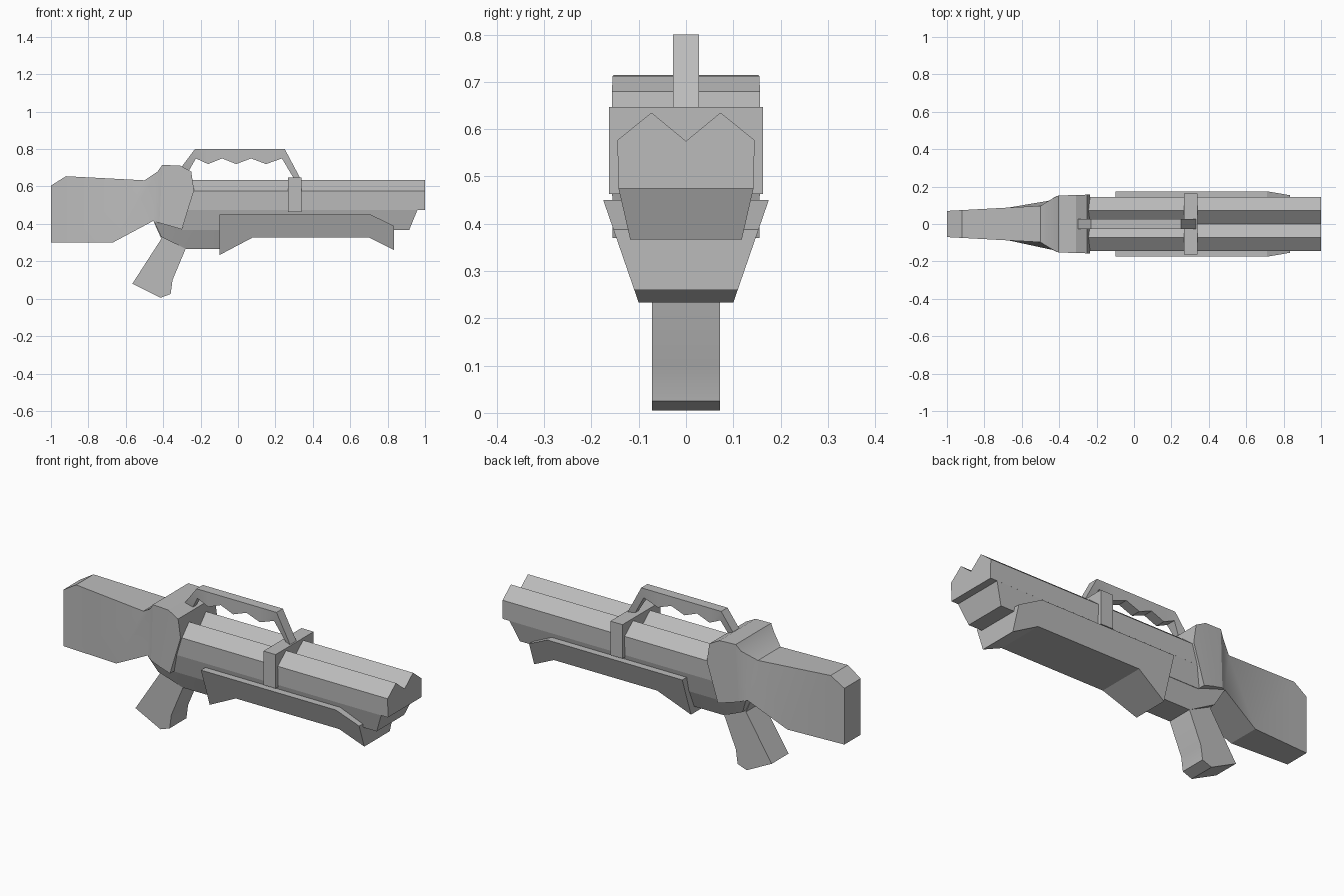
import bpy
import bmesh
import math

cube = bpy.data.objects.get("Cube")
if cube:
    bpy.data.objects.remove(cube, do_unlink=True)

grey = bpy.data.materials.new("plain grey")
grey.use_nodes = True
colour = (0.5, 0.5, 0.5, 1)
grey.diffuse_color = colour
grey.node_tree.nodes["Principled BSDF"].inputs["Base Color"].default_value = colour


def finish(name, bm):
    bmesh.ops.recalc_face_normals(bm, faces=bm.faces)
    mesh = bpy.data.meshes.new(name)
    bm.to_mesh(mesh)
    bm.free()
    mesh.materials.append(grey)
    obj = bpy.data.objects.new(name, mesh)
    bpy.context.collection.objects.link(obj)
    bpy.ops.object.select_all(action='DESELECT')
    obj.select_set(True)
    bpy.context.view_layer.objects.active = obj
    bpy.ops.object.shade_smooth_by_angle(angle=math.radians(25))
    return obj


def loft(name, rings):
    """Join matching rings of points and close both ends."""
    bm = bmesh.new()
    rows = [[bm.verts.new(p) for p in ring] for ring in rings]
    n = len(rows[0])
    for a, b in zip(rows, rows[1:]):
        for i in range(n):
            j = (i + 1) % n
            bm.faces.new((a[i], a[j], b[j], b[i]))
    bm.faces.new(rows[0])
    bm.faces.new(rows[-1])
    return finish(name, bm)


def strip(name, top, bottom, width):
    """Symmetric solid between an upper and a lower side outline."""
    rings = []
    for (xa, za), (xb, zb) in zip(top, bottom):
        wa, wb = width(xa, za), width(xb, zb)
        rings.append([(xa, -wa, za), (xa, wa, za), (xb, wb, zb), (xb, -wb, zb)])
    return loft(name, rings)


def ramp(keys, axis):
    """Half width interpolated along x (axis 0) or z (axis 1)."""
    def width(*point):
        t = point[axis]
        if t <= keys[0][0]:
            return keys[0][1]
        for (a, wa), (b, wb) in zip(keys, keys[1:]):
            if t <= b:
                return wa + (wb - wa) * (t - a) / (b - a)
        return keys[-1][1]
    return width


# Stock flaring into the wide collar
strip("stock_and_collar",
      [(-1, .605), (-.92, .655), (-.5, .633), (-.43, .68),
       (-.405, .715), (-.31, .712), (-.25, .68), (-.235, .58)],
      [(-1, .3), (-.92, .3), (-.67, .3), (-.455, .415),
       (-.42, .405), (-.36, .388), (-.315, .375), (-.3, .37)],
      ramp([(-1, .07), (-.5, .097), (-.41, .152), (-.24, .157)], 0))

# Twin-ridged upper body
half = [(.073, .635), (.145, .577), (.143, .475)]
section = [(0, .575)] + half + [(-y, z) for y, z in reversed(half)]
loft("upper_body", [[(x, y, z) for y, z in section] for x in (-.28, 1)])

# Tapered lower body with a raked nose
strip("lower_body", [(-.27, .476), (.96, .476)], [(-.3, .367), (.915, .367)],
      ramp([(.367, .118), (.475, .143)], 1))

# Fore guard with flared sides
strip("fore_guard",
      [(-.1, .45), (.08, .45), (.71, .45), (.835, .388)],
      [(-.1, .233), (.08, .328), (.7, .328), (.835, .26)],
      ramp([(.233, .1), (.45, .175)], 1))

# Receiver floor between collar, grip and guard
strip("receiver_floor",
      [(-.45, .414), (-.3, .375), (-.09, .375)],
      [(-.41, .33), (-.28, .267), (-.09, .267)],
      ramp([(.267, .072), (.37, .118), (.415, .13)], 1))

# Pistol grip
strip("grip",
      [(-.45, .41), (-.41, .32), (-.565, .08), (-.415, .005)],
      [(-.28, .3), (-.28, .267), (-.35, .1), (-.36, .025)],
      ramp([(0, .072), (1, .072)], 1))

# Carry handle with a scalloped underside
scallops = [(-.225, .75), (-.16, .72), (-.085, .75), (-.01, .72),
            (.07, .75), (.15, .72), (.235, .75)]
strip("carry_handle",
      [(-.305, .7), (-.23, .8)] + [(x, .8) for x, z in scallops[1:-1]]
      + [(.25, .8), (.335, .64)],
      [(-.265, .68)] + scallops + [(.3, .64)],
      lambda x, z: .012 if z < .69 and x in (-.265, .3) else .027)

# Clamp band around the body
strip("clamp_band", [(.267, .647), (.34, .647)], [(.267, .463), (.34, .463)],
      lambda x, z: .163)
